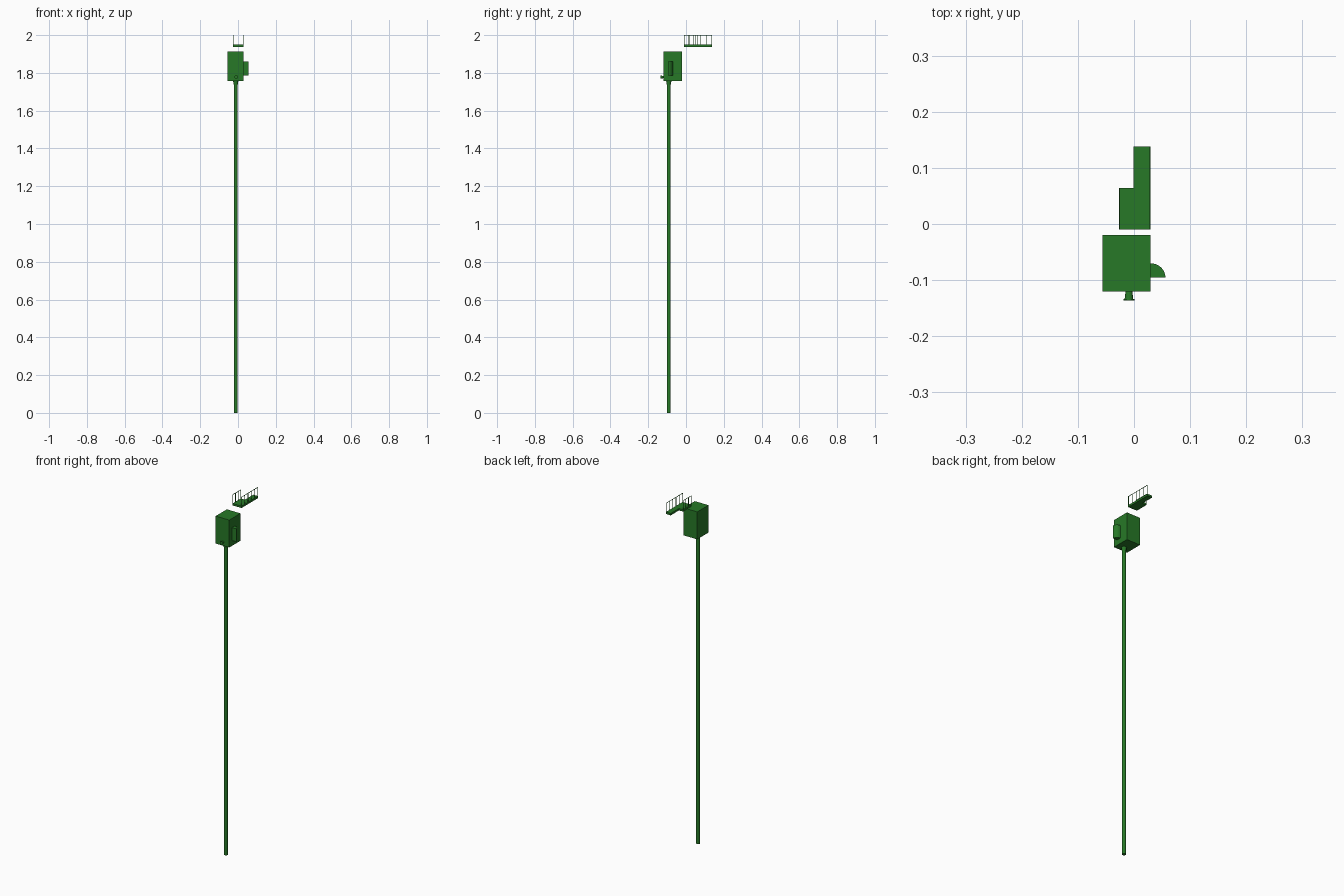
import bpy, bmesh, math
from mathutils import Matrix

if "Cube" in bpy.data.objects:
    bpy.data.objects.remove(bpy.data.objects["Cube"])

green = bpy.data.materials.new("green_paint")
green.diffuse_color = (0.02, 0.19, 0.02, 1)
green.use_nodes = True
green.node_tree.nodes["Principled BSDF"].inputs["Base Color"].default_value = green.diffuse_color


def finish(name, bm):
    bmesh.ops.recalc_face_normals(bm, faces=bm.faces)
    me = bpy.data.meshes.new(name)
    bm.to_mesh(me)
    bm.free()
    me.materials.append(green)
    ob = bpy.data.objects.new(name, me)
    bpy.context.collection.objects.link(ob)
    return ob


def add_box(bm, lo, hi):
    size = [b - a for a, b in zip(lo, hi)]
    mid = [(a + b) / 2 for a, b in zip(lo, hi)]
    bmesh.ops.create_cube(bm, size=1, matrix=Matrix.Translation(mid) @ Matrix.Diagonal((*size, 1)))


def box(name, lo, hi):
    bm = bmesh.new()
    add_box(bm, lo, hi)
    return finish(name, bm)


def prism(name, outline, z0, z1):
    bm = bmesh.new()
    f = bm.faces.new([bm.verts.new((x, y, z0)) for x, y in outline])
    ext = bmesh.ops.extrude_face_region(bm, geom=[f], use_keep_orig=True)
    top = [g for g in ext["geom"] if isinstance(g, bmesh.types.BMVert)]
    bmesh.ops.translate(bm, verts=top, vec=(0, 0, z1 - z0))
    return finish(name, bm)


def cone(name, r1, r2, depth, matrix, sides):
    bm = bmesh.new()
    bmesh.ops.create_cone(bm, cap_ends=True, segments=sides, radius1=r1, radius2=r2,
                          depth=depth, matrix=matrix)
    ob = finish(name, bm)
    bpy.context.view_layer.objects.active = ob
    ob.select_set(True)
    bpy.ops.object.shade_smooth_by_angle()
    ob.select_set(False)
    return ob


# pole with collar under the cabinet
PX, PY = -0.012, -0.091
cone("pole", 0.01, 0.01, 1.76, Matrix.Translation((PX, PY, 0.88)), 16)
cone("pole_collar", 0.011, 0.014, 0.02, Matrix.Translation((PX, PY, 1.748)), 16)

# cabinet
box("cabinet", (-0.056, -0.12, 1.757), (0.029, -0.02, 1.912))

# quarter-round side housing
R = 0.027
arc = [(0.029 + R * math.cos(a), -0.095 + R * 0.93 * math.sin(a))
       for a in [i * math.pi / 16 for i in range(9)]]
prism("side_housing", [(0.029, -0.095)] + arc, 1.787, 1.86)

# front knob with rim
turn = Matrix.Rotation(math.pi / 2, 4, 'X')
cone("front_knob", 0.008, 0.006, 0.016, Matrix.Translation((-0.009, -0.128, 1.778)) @ turn.inverted(), 16)
cone("knob_rim", 0.010, 0.010, 0.002, Matrix.Translation((-0.009, -0.135, 1.778)) @ turn, 16)

# L-shaped platform
prism("platform", [(-0.027, -0.01), (0.029, -0.01), (0.029, 0.138), (-0.001, 0.138),
                   (-0.001, 0.064), (-0.027, 0.064)], 1.938, 1.949)

# railings: evenly spaced posts and a top rail along each run
T = 0.001


def railing(name, a, b, spans):
    bm = bmesh.new()
    for i in range(spans + 1):
        x, y = (a[k] + (b[k] - a[k]) * i / spans for k in (0, 1))
        add_box(bm, (x - T, y - T, 1.945), (x + T, y + T, 2.0))
    add_box(bm, (min(a[0], b[0]) - T, min(a[1], b[1]) - T, 1.998),
            (max(a[0], b[0]) + T, max(a[1], b[1]) + T, 2.0))
    return finish(name, bm)


railing("right_railing", (0.028, -0.009), (0.028, 0.137), 5)
railing("left_railing", (-0.026, -0.009), (-0.026, 0.063), 3)
